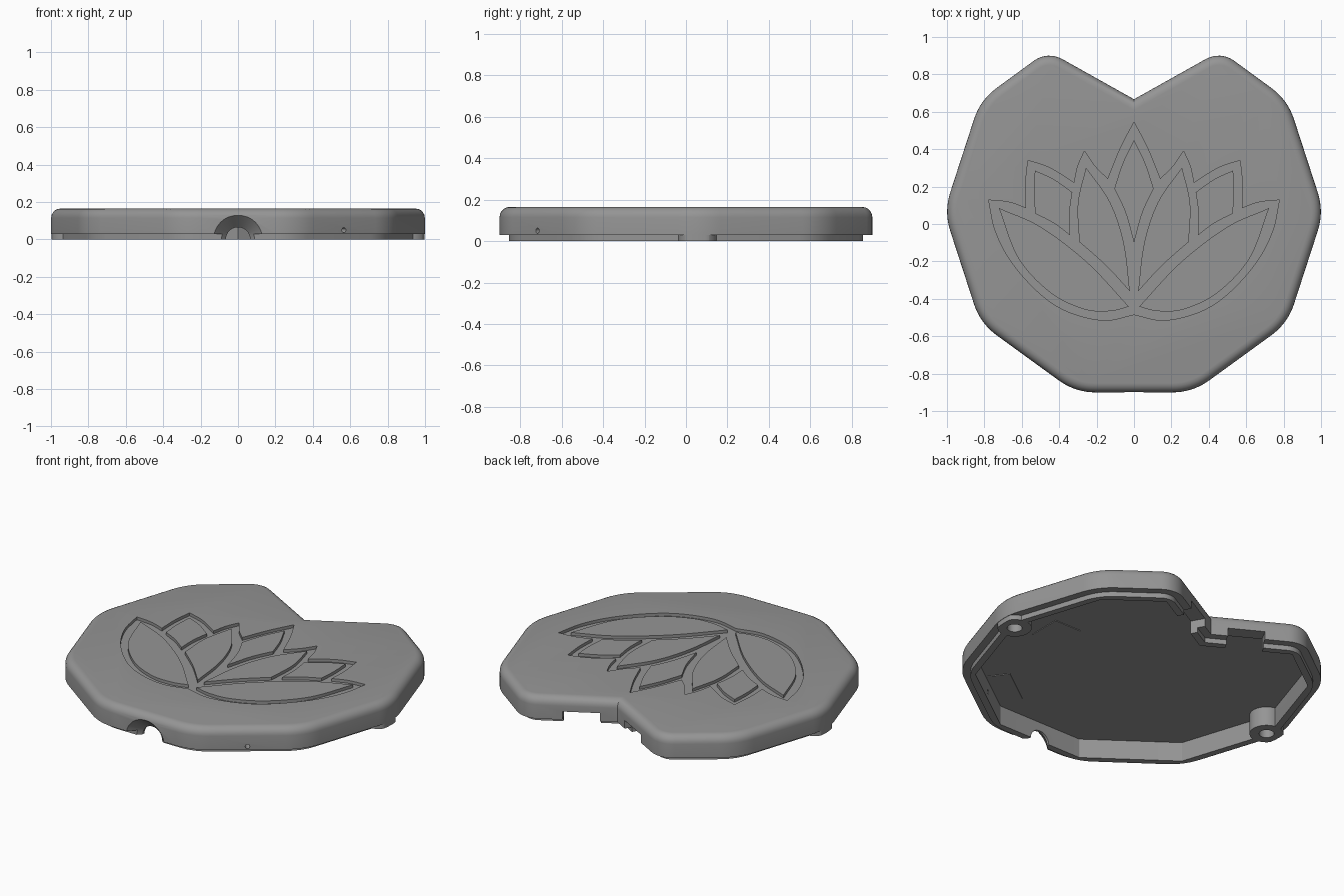
import bpy, bmesh, math
from mathutils import Vector, Matrix

if "Cube" in bpy.data.objects:
    bpy.data.objects.remove(bpy.data.objects["Cube"])

grey = bpy.data.materials.new("grey_plastic")
grey.diffuse_color = (0.3, 0.3, 0.3, 1)
grey.use_nodes = True
grey.node_tree.nodes["Principled BSDF"].inputs["Base Color"].default_value = grey.diffuse_color

TOP = 0.165
CY = 0.066          # centre of the ten-sided outline
R = 1.016

# sharp outline, counter-clockwise: notch, left tip, eight corners, right tip
CORNERS = [(0, 0.667, 0.0), (-0.4625, 0.926, 0.14)]
for k in range(4, 12):
    a = math.radians(36 * k)
    CORNERS.append((R * math.cos(a), CY + R * math.sin(a), 0.33))
CORNERS.append((0.4625, 0.926, 0.14))


def outline(inset, sharp=False, seg=8):
    """Offset the outline inward and round its convex corners."""
    n, out = len(CORNERS), []
    pts = [Vector(c[:2]) for c in CORNERS]
    for i in range(n):
        p = pts[i]
        d0 = (p - pts[i - 1]).normalized()
        d1 = (pts[(i + 1) % n] - p).normalized()
        n0, n1 = Vector((-d0.y, d0.x)), Vector((-d1.y, d1.x))   # inward normals
        b = (n0 + n1) / (1 + n0.dot(n1))
        q = p + b * inset
        r = CORNERS[i][2]
        if r == 0:
            out.append(q)
            continue
        r = 0.006 if sharp else r - inset
        c = q + b * r
        turn = d0.angle_signed(d1)
        a0 = math.atan2(-n0.y, -n0.x)
        for s in range(seg + 1):
            a = a0 + abs(turn) * s / seg
            out.append(c + r * Vector((math.cos(a), math.sin(a))))
    return out


def make(name, rings):
    """Solid from a stack of equal-length rings, each (points, z)."""
    bm = bmesh.new()
    loops = [[bm.verts.new((p[0], p[1], z)) for p in pts] for pts, z in rings]
    for a, b in zip(loops, loops[1:]):
        for i in range(len(a)):
            j = (i + 1) % len(a)
            bm.faces.new((a[i], a[j], b[j], b[i]))
    bm.faces.new(loops[0][::-1])
    bm.faces.new(loops[-1])
    return finish(name, bm)


def finish(name, bm):
    bmesh.ops.recalc_face_normals(bm, faces=bm.faces)
    me = bpy.data.meshes.new(name)
    bm.to_mesh(me)
    bm.free()
    me.materials.append(grey)
    ob = bpy.data.objects.new(name, me)
    bpy.context.collection.objects.link(ob)
    return ob


def cone(name, r1, r2, depth, matrix, seg=40):
    bm = bmesh.new()
    bmesh.ops.create_cone(bm, cap_ends=True, segments=seg, radius1=r1,
                          radius2=r2, depth=depth, matrix=matrix)
    return finish(name, bm)


def box(name, loc, size, angle=0):
    bm = bmesh.new()
    m = Matrix.Translation(loc) @ Matrix.Rotation(math.radians(angle), 4, 'Z') @ Matrix.Diagonal((*size, 1))
    bmesh.ops.create_cube(bm, size=1, matrix=m)
    return finish(name, bm)


def boolean(ob, cutter, op='DIFFERENCE', keep=False):
    m = ob.modifiers.new("cut", 'BOOLEAN')
    m.operation, m.object, m.solver = op, cutter, 'EXACT'
    bpy.context.view_layer.objects.active = ob
    bpy.ops.object.modifier_apply(modifier=m.name)
    if not keep:
        bpy.data.objects.remove(cutter)


def curve(segments, steps=8):
    """Closed path of smooth runs that meet in sharp corners."""
    out = []
    for seg in segments:
        p = [Vector(v) for v in seg]
        if len(p) == 2:
            out.append(p[0])
            continue
        p = [2 * p[0] - p[1]] + p + [2 * p[-1] - p[-2]]
        for i in range(1, len(p) - 2):
            a, b, c, d = p[i - 1:i + 3]
            for s in range(steps):
                t = s / steps
                out.append(0.5 * (2 * b + (c - a) * t + (2 * a - 5 * b + 4 * c - d) * t * t
                                  + (3 * b - a - 3 * c + d) * t ** 3))
    return out


def flip(pts):
    return [(-p[0], p[1]) for p in reversed(pts)]


# hollow lid: cavity, lip, ledge, outer wall, rounded top edge
rings = [(outline(0.085, True), 0.118), (outline(0.085, True), 0), (outline(0.045), 0),
         (outline(0.045), 0.03), (outline(0), 0.03)]
for s in range(6):
    a = math.radians(18 * s)
    rings.append((outline(0.05 * (1 - math.cos(a))), TOP - 0.05 + 0.05 * math.sin(a)))
lid = make("lid", rings)

# lotus recess
half = [[(0, 0.545), (-0.075, 0.40), (-0.14, 0.24)], [(-0.14, 0.24), (-0.21, 0.31), (-0.265, 0.39)],
        [(-0.265, 0.39), (-0.30, 0.31), (-0.32, 0.22)], [(-0.32, 0.22), (-0.45, 0.3), (-0.567, 0.34)],
        [(-0.567, 0.34), (-0.58, 0.21), (-0.577, 0.085)], [(-0.577, 0.085), (-0.67, 0.117), (-0.777, 0.128)],
        [(-0.777, 0.128), (-0.74, -0.04), (-0.65, -0.21), (-0.5, -0.375), (-0.35, -0.47),
         (-0.16, -0.515), (0, -0.484)]]
left = curve(half)
lotus = left + [(0, -0.484)] + flip(left[1:])
boolean(lid, make("lotus_cutter", [(lotus, 0.147), (lotus, 0.2)]))

# petals standing in the recess
petals = {
    "side_petal": [[(-0.257, 0.302), (-0.3, 0.11), (-0.293, -0.095)],
                   [(-0.293, -0.095), (-0.15, -0.222), (-0.022, -0.36)],
                   [(-0.022, -0.36), (-0.055, -0.1), (-0.13, 0.12), (-0.257, 0.302)]],
    "small_petal": [[(-0.53, 0.286), (-0.43, 0.24), (-0.33, 0.17)], [(-0.33, 0.17), (-0.345, 0.055), (-0.342, -0.06)],
                    [(-0.342, -0.06), (-0.43, 0.005), (-0.528, 0.056)], [(-0.528, 0.056), (-0.535, 0.17), (-0.53, 0.286)]],
    "large_petal": [[(-0.722, 0.085), (-0.5, -0.015), (-0.25, -0.205), (-0.027, -0.442)],
                    [(-0.027, -0.442), (-0.13, -0.466), (-0.27, -0.455), (-0.45, -0.365),
                     (-0.62, -0.18), (-0.722, 0.085)]],
}
for name, segs in petals.items():
    pts = curve(segs)
    make(name + "_left", [(pts, 0.14), (pts, TOP)])
    make(name + "_right", [(flip(pts), 0.14), (flip(pts), TOP)])
mid = curve([[(0, 0.45), (-0.06, 0.325), (-0.105, 0.19)], [(-0.105, 0.19), (-0.045, 0.06), (0, -0.1)]])
mid = mid + [(0, -0.1)] + flip(mid[1:])
make("centre_petal", [(mid, 0.14), (mid, TOP)])

# flared cable opening at the front
to_y = Matrix.Rotation(math.radians(-90), 4, 'X')
boolean(lid, cone("cable_flare", 0.149, 0.065, 0.09, Matrix.Translation((0, -0.875, 0)) @ to_y))
boolean(lid, cone("cable_hole", 0.065, 0.065, 0.3, Matrix.Translation((0, -0.8, 0)) @ to_y))

# pin hole in the front right wall
aim = Matrix.Rotation(math.radians(36), 4, 'Z') @ Matrix.Rotation(math.radians(90), 4, 'X')
boolean(lid, cone("pin_hole", 0.013, 0.013, 0.3, Matrix.Translation((0.565, -0.715, 0.05)) @ aim, 16))

for side, sx in (("left", -1), ("right", 1)):
    # openings in the notch walls
    boolean(lid, box("port_cutter", (sx * 0.175, 0.765, 0), (0.21, 0.24, 0.16), sx * 29.2))
    # screw bosses, trimmed to the outline
    at = Matrix.Translation((sx * 0.915, 0.057, 0.062))
    boss = cone("screw_boss_" + side, 0.095, 0.095, 0.124, at)
    trim = outline(0.002)
    boolean(boss, make("trim", [(trim, -0.1), (trim, 0.3)]), 'INTERSECT')
    hole = cone("screw_hole", 0.042, 0.042, 0.22, Matrix.Translation((sx * 0.915, 0.057, -0.01)))
    boolean(boss, hole, keep=True)
    boolean(lid, hole)

# thin pads under the top
box("square_pad", (0.575, 0.015, 0.117), (0.18, 0.2, 0.006))
box("slanted_pad", (0.4, -0.64, 0.117), (0.29, 0.13, 0.006), 36)

for ob in bpy.context.scene.objects:
    ob.select_set(True)
bpy.context.view_layer.objects.active = lid
bpy.ops.object.shade_smooth_by_angle(angle=math.radians(30))
